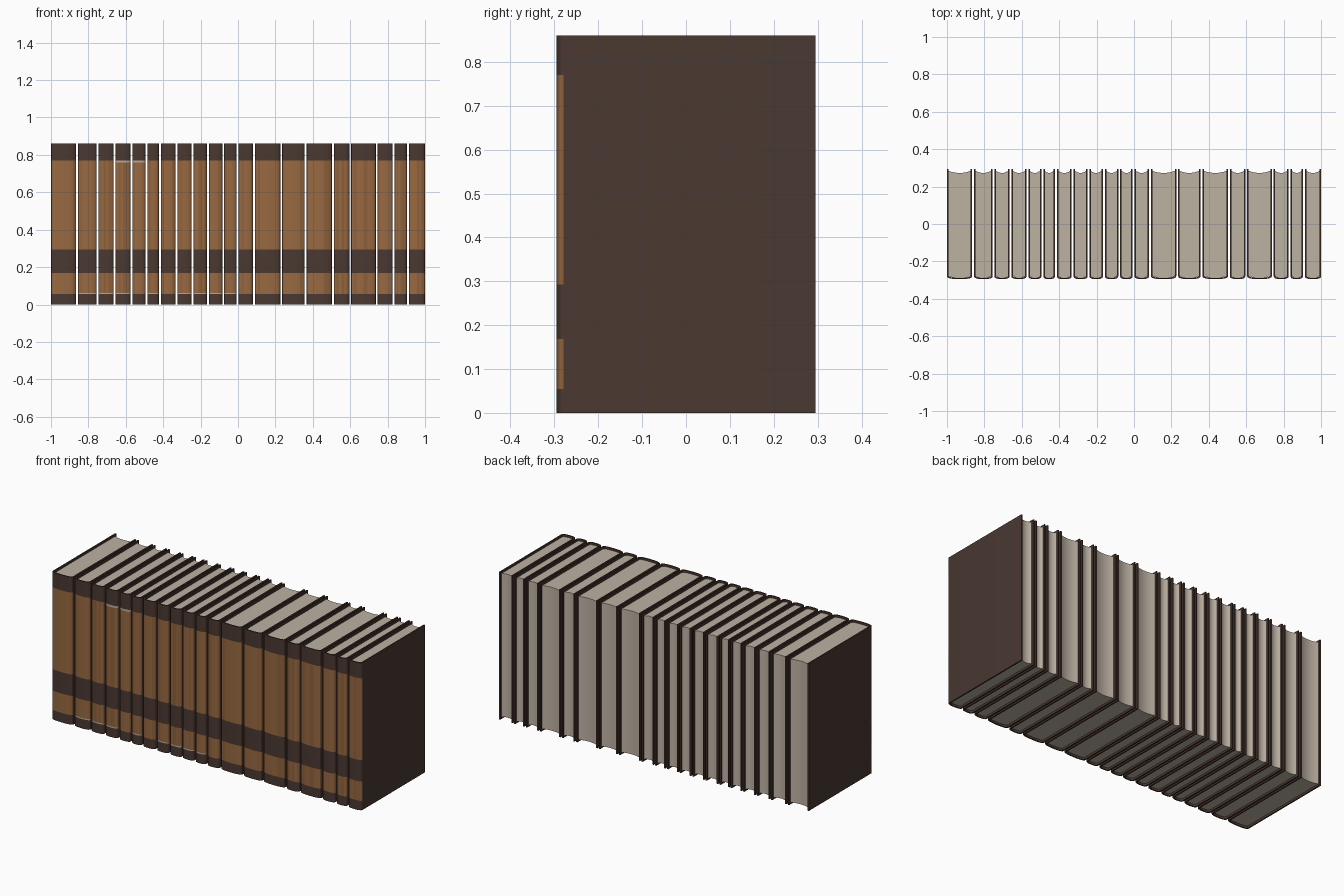
import bpy, bmesh, math, random

if "Cube" in bpy.data.objects:
    bpy.data.objects.remove(bpy.data.objects["Cube"])

random.seed(4)
H = 0.86          # cover height
BACK = 0.295      # half depth
SHOULDER = -0.279 # where the rounded spine starts
T = 0.008         # cover board thickness
GAP = 0.010       # gap between books
INSET = 0.012     # pages are shorter than the cover
N = 12            # spine segments


def material(name, rgb):
    m = bpy.data.materials.new(name)
    lin = [((c / 255 + 0.055) / 1.055) ** 2.4 for c in rgb]
    m.diffuse_color = (*lin, 1)
    m.use_nodes = True
    m.node_tree.nodes["Principled BSDF"].inputs["Base Color"].default_value = m.diffuse_color
    return m


DARK = material("dark_brown_leather", (74, 56, 49))
TAN = material("tan_leather", (152, 105, 65))
TAN2 = material("worn_tan_leather", (141, 96, 58))
PAPER = material("paper", (190, 178, 164))
WORN = material("pale_worn_edge", (184, 168, 150))

# Edges between neighbouring books, left to right
EDGES = [-1.0, -0.860, -0.751, -0.660, -0.570, -0.490, -0.418, -0.328, -0.243,
         -0.161, -0.079, -0.002, 0.085, 0.231, 0.361, 0.508, 0.600, 0.742,
         0.832, 0.908, 1.0]
# Heights where the spine changes colour
LEVELS = [0, 0.055, 0.062, 0.168, 0.293, 0.758, 0.77, H]
WORN_TOP = {3, 4}
WORN_LOW = {1, 2, 3, 5, 7, 8, 9, 10}


def spine_arc(hw, y, depth):
    """Rounded spine from the right side to the left side."""
    pts = []
    for i in range(N + 1):
        a = math.pi * i / N
        c, s = math.cos(a), math.sin(a)
        pts.append((math.copysign(abs(c) ** 0.8, c) * hw, y - depth * max(s, 0) ** 0.8))
    return pts


def finish(bm, name, mats, x):
    bmesh.ops.recalc_face_normals(bm, faces=bm.faces)
    me = bpy.data.meshes.new(name)
    bm.to_mesh(me)
    bm.free()
    for m in mats:
        me.materials.append(m)
    ob = bpy.data.objects.new(name, me)
    ob.location.x = x
    bpy.context.collection.objects.link(ob)
    bpy.ops.object.select_all(action='DESELECT')
    bpy.context.view_layer.objects.active = ob
    ob.select_set(True)
    bpy.ops.object.shade_smooth_by_angle(angle=math.radians(35))


def cover(k, x, hw):
    """U-shaped binding: two boards joined by a rounded, banded spine."""
    depth = BACK + SHOULDER
    outer = [(hw, BACK)] + spine_arc(hw, SHOULDER, depth) + [(-hw, BACK)]
    inner = [(hw - T, BACK)] + spine_arc(hw - T, SHOULDER + T * 0.6, depth - 0.002) + [(T - hw, BACK)]
    loop = outer + inner[::-1]
    n, no = len(loop), len(outer)
    bm = bmesh.new()
    rows = [[bm.verts.new((px, py, z)) for px, py in loop] for z in LEVELS]
    streak = [random.choice((1, 1, 2)) for _ in range(no)]
    for b in range(len(LEVELS) - 1):
        for i in range(n):
            j = (i + 1) % n
            f = bm.faces.new((rows[b][i], rows[b][j], rows[b + 1][j], rows[b + 1][i]))
            if 1 <= i < no - 2:      # outside of the spine only
                if b in (1, 2, 4, 5):
                    f.material_index = streak[i]
                if (b == 1 and k in WORN_LOW) or (b == 5 and k in WORN_TOP):
                    f.material_index = 3
    # rims at the bottom and top
    for r in (rows[0], rows[-1]):
        for i in range(no - 1):
            bm.faces.new((r[i], r[i + 1], r[n - 2 - i], r[n - 1 - i]))
    finish(bm, f"book_cover_{k + 1}", (DARK, TAN, TAN2, WORN), x)


def pages(k, x, hw):
    """Paper block, rounded at the spine and hollowed at the fore edge."""
    w = hw - T
    prof = spine_arc(w, SHOULDER + T * 0.6, 0.013)
    for i in range(9):
        u = -1 + 2 * i / 8
        prof.append((u * w, 0.284 - 0.011 * (1 - u * u)))
    bm = bmesh.new()
    base = bm.faces.new([bm.verts.new((px, py, INSET)) for px, py in prof])
    top = bmesh.ops.extrude_face_region(bm, geom=[base])["geom"]
    bmesh.ops.translate(bm, vec=(0, 0, H - 2 * INSET),
                        verts=[v for v in top if isinstance(v, bmesh.types.BMVert)])
    # the extrusion may drop the starting face, so close any open end
    bmesh.ops.holes_fill(bm, edges=[e for e in bm.edges if e.is_boundary])
    finish(bm, f"page_block_{k + 1}", (PAPER,), x)


for k in range(len(EDGES) - 1):
    left = EDGES[k] + (GAP / 2 if k else 0)
    right = EDGES[k + 1] - (GAP / 2 if k < len(EDGES) - 2 else 0)
    mid, half = (left + right) / 2, (right - left) / 2
    cover(k, mid, half)
    pages(k, mid, half)
